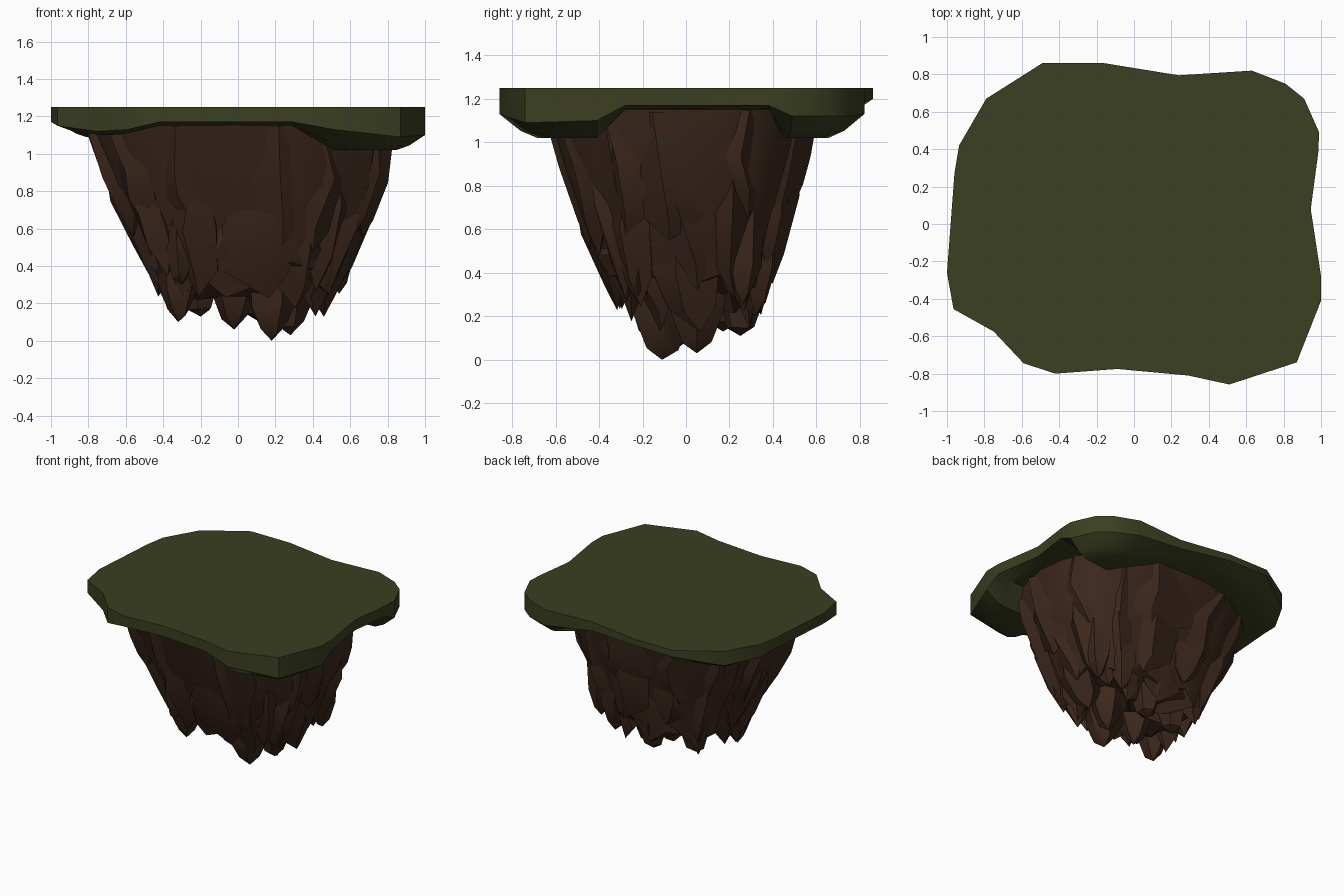
import bpy, bmesh, math, random
from mathutils import Vector

if "Cube" in bpy.data.objects:
    bpy.data.objects.remove(bpy.data.objects["Cube"])
random.seed(5)

def material(name, rgb):
    m = bpy.data.materials.new(name)
    m.diffuse_color = (*rgb, 1)
    m.use_nodes = True
    m.node_tree.nodes["Principled BSDF"].inputs["Base Color"].default_value = m.diffuse_color
    return m

GRASS = material("moss green", (0.044, 0.050, 0.015))
ROCK = material("brown rock", (0.046, 0.021, 0.0125))

def finish(bm, name, mat, angle=25):
    bmesh.ops.remove_doubles(bm, verts=bm.verts, dist=1e-4)
    bmesh.ops.recalc_face_normals(bm, faces=bm.faces)
    me = bpy.data.meshes.new(name)
    bm.to_mesh(me)
    bm.free()
    ob = bpy.data.objects.new(name, me)
    bpy.context.collection.objects.link(ob)
    me.materials.append(mat)
    bpy.ops.object.select_all(action='DESELECT')
    ob.select_set(True)
    bpy.context.view_layer.objects.active = ob
    bpy.ops.object.shade_smooth_by_angle(angle=math.radians(angle))
    return ob

def loft(bm, rings, cap_start=True, cap_end=True):
    vr = [[bm.verts.new(p) for p in r] for r in rings]
    n = len(vr[0])
    for a, b in zip(vr, vr[1:]):
        for i in range(n):
            j = (i + 1) % n
            bm.faces.new((a[i], a[j], b[j], b[i]))
    if cap_start:
        bm.faces.new(vr[0])
    if cap_end:
        bm.faces.new(vr[-1])
    return vr

# Grass slab: outline x, y, bottom of the rim, bottom of the drooping lip
outline = [(-.49, .86, 1.20, 1.10), (-.16, .86, 1.20, 1.15), (.24, .795, 1.18, 1.15), (.63, .82, 1.13, 1.02),
           (.81, .75, 1.12, 1.02), (.91, .67, 1.12, 1.02), (.99, .49, 1.12, 1.02), (.985, .38, 1.17, 1.15),
           (.945, .08, 1.17, 1.15), (1, -.28, 1.17, 1.15), (1, -.41, 1.10, 1.02), (.87, -.74, 1.09, 1.02),
           (.51, -.858, 1.13, 1.02), (.29, -.81, 1.17, 1.15), (-.09, -.775, 1.17, 1.15), (-.42, -.80, 1.17, 1.15),
           (-.59, -.745, 1.13, 1.11), (-.75, -.575, 1.12, 1.10), (-.965, -.455, 1.15, 1.11), (-1, -.26, 1.17, 1.13),
           (-.96, .27, 1.17, 1.13), (-.935, .42, 1.15, 1.09), (-.79, .67, 1.14, 1.09)]
def inward(x, y, t):
    cx, cy = max(-.66, min(.66, x)), max(-.47, min(.45, y))
    return x + (cx - x) * t, y + (cy - y) * t
bm = bmesh.new()
loft(bm, [[(x, y, 1.25) for x, y, e, l in outline],
          [(x, y, e) for x, y, e, l in outline],
          [(*inward(x, y, .25), l + (e - l) * .3) for x, y, e, l in outline],
          [(*inward(x, y, .45), l) for x, y, e, l in outline],
          [(*inward(x, y, 1), l) for x, y, e, l in outline]])
finish(bm, "grass_slab", GRASS, 35)

# Rock envelope: z, xmin, xmax, ymin, ymax, corner squareness
LEVELS = [(-.05, -.12, .26, -.14, .10, .9), (.1, -.32, .36, -.22, .26, .75), (.25, -.43, .54, -.28, .37, .66),
          (.4, -.49, .60, -.40, .41, .64), (.6, -.58, .69, -.47, .46, .66), (.9, -.75, .82, -.58, .55, .76),
          (1.2, -.85, .86, -.68, .63, .82)]

def wall(a, z, f=1.0):
    z = min(max(z, -.05), 1.2)
    for p, q in zip(LEVELS, LEVELS[1:]):
        if z <= q[0]:
            t = (z - p[0]) / (q[0] - p[0])
            x0, x1, y0, y1, e = [u + (v - u) * t for u, v in zip(p[1:], q[1:])]
            break
    c, s = math.cos(a), math.sin(a)
    sc = lambda v: math.copysign(abs(v) ** e, v)
    return Vector(((x0 + x1) / 2 + (x1 - x0) / 2 * sc(c) * f,
                   (y0 + y1) / 2 + (y1 - y0) / 2 * sc(s) * f, z))

# Rock core with creased walls and a ragged underside
N = 24
crease = [random.uniform(.91, 1) for _ in range(N)]
bm = bmesh.new()
rings = []
for z in (1.16, .85, .58, .36):
    ring = []
    for i in range(N):
        zz = z if z > 1.1 else z + random.uniform(-.07, .07)
        k = crease[i] * random.uniform(.96, 1)
        ring.append(wall(2 * math.pi * i / N, zz, (k + 1) / 2 if z > .7 else k))
    rings.append(ring)
rings.append([wall(2 * math.pi * i / N, .27, .6) + Vector((0, 0, random.uniform(-.06, .08))) for i in range(N)])
vr = loft(bm, rings, True, False)
hub = bm.verts.new((.06, .03, .26))
for i in range(N):
    bm.faces.new((vr[-1][i], vr[-1][(i + 1) % N], hub))
finish(bm, "rock_core", ROCK, 30)

# Shards: wedges that grow out of the wall and end in a broken, overhanging tip
def shard(bm, a, w, top, bottom, bulge, depth):
    rings = []
    lean = random.uniform(-.35, .35) * w
    for t, k, out in ((0, .5, .88 if top < 1.12 else .98), (.45, .95, 1), (.8, .85, 1.01)):
        z = top + (bottom - top) * t
        c = a + lean * (t - .5)
        j = random.uniform(-.35, .35) * w
        b = bulge * out
        rings.append([wall(c - w * k, z, b * .93),
                      wall(c + j, z + random.uniform(-.03, .03) * (t > 0), b * 1.02),
                      wall(c + w * k, z, b * .94),
                      wall(c + w * .6 * k, z + .06 * (t > 0), depth),
                      wall(c - w * .6 * k, z + .06 * (t > 0), depth)])
    vr = loft(bm, rings, True, False)
    tip = wall(a + random.uniform(-.4, .4) * w, bottom + .08, bulge * .95)
    tip.z = bottom
    tv = bm.verts.new(tip)
    for i in range(5):
        bm.faces.new((vr[-1][i], vr[-1][(i + 1) % 5], tv))

def tier(name, count, tops, bottoms, bulges, width, depth):
    bm = bmesh.new()
    for i in range(count):
        a = 2 * math.pi * (i + random.uniform(-.3, .3)) / count
        shard(bm, a, random.uniform(*width), random.uniform(*tops), random.uniform(*bottoms),
              random.uniform(*bulges), depth)
    finish(bm, name, ROCK, 30)

tier("upper_shards", 13, (1.14, 1.15), (.45, .7), (.98, 1.02), (.18, .3), .75)
tier("middle_shards", 13, (.9, 1.1), (.22, .42), (.97, 1.03), (.18, .3), .65)
tier("lower_shards", 11, (.6, .8), (.12, .26), (.93, 1.0), (.2, .32), .6)

# Hanging spikes under the core: tip x, y, z and radius
bm = bmesh.new()
for x, y, z, r in [(.18, -.11, 0, .14), (.28, .05, .03, .13), (-.02, -.03, .06, .13), (-.32, -.17, .1, .11),
                   (.1, .25, .11, .12), (-.2, .17, .13, .12), (.54, .26, .25, .09), (.38, .32, .2, .1),
                   (-.3, -.33, .3, .09), (.47, -.22, .26, .1)]:
    rings = []
    o = random.uniform(0, 1.2)
    for h, k in ((.45, 1.15), (.2, 1), (.06, .55)):
        rings.append([(x + r * k * math.cos(o + s * math.pi * .4), y + r * k * math.sin(o + s * math.pi * .4),
                       z + h + random.uniform(-.03, .03)) for s in range(5)])
    vr = loft(bm, rings, True, False)
    tip = bm.verts.new((x, y, z))
    for i in range(5):
        bm.faces.new((vr[-1][i], vr[-1][(i + 1) % 5], tip))
finish(bm, "hanging_spikes", ROCK, 30)
